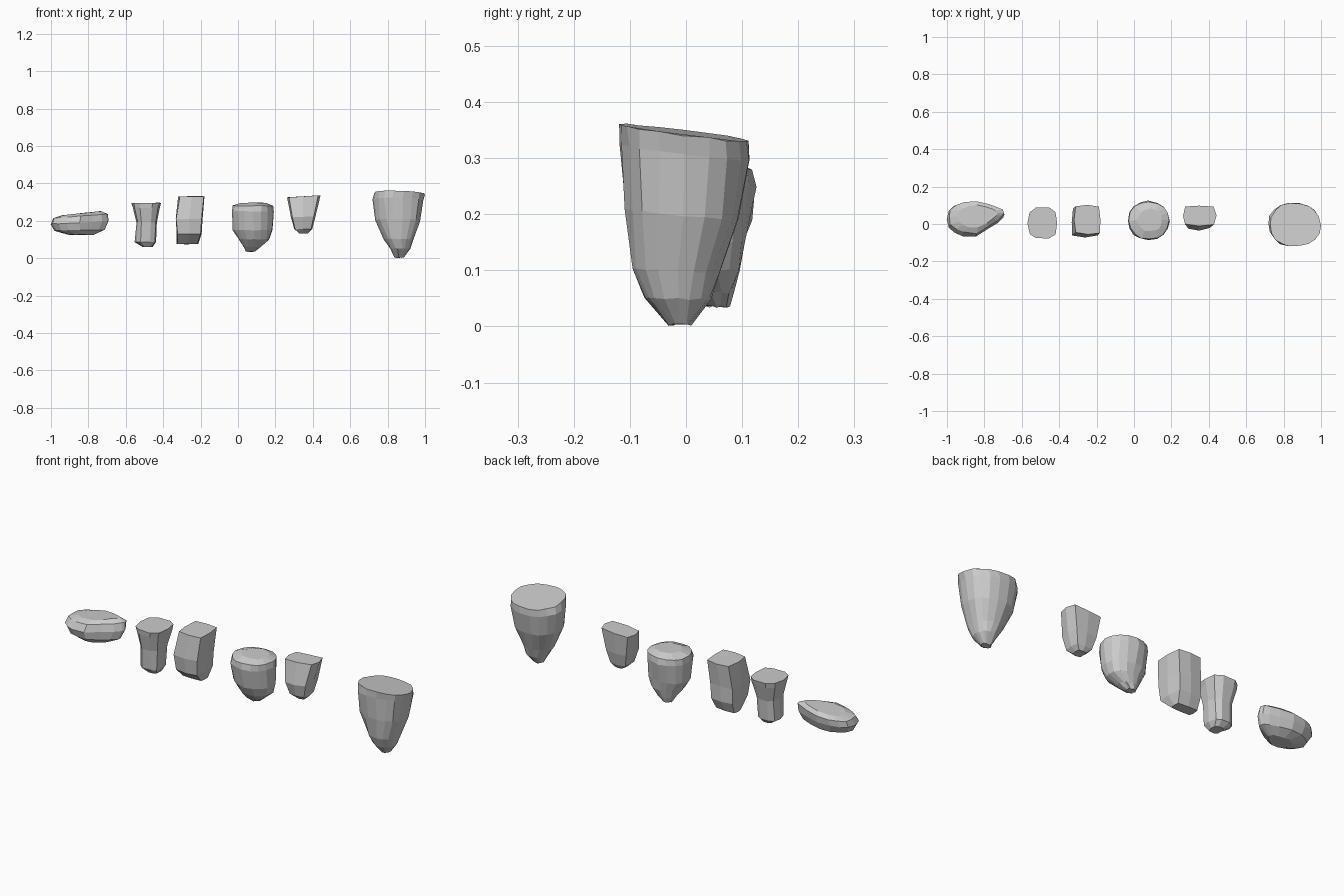
import bpy, bmesh, math, random

if "Cube" in bpy.data.objects:
    bpy.data.objects.remove(bpy.data.objects["Cube"], do_unlink=True)

random.seed(4)
stone = bpy.data.materials.new("pale grey stone")
stone.use_nodes = True
grey = (0.6, 0.6, 0.6, 1)
stone.diffuse_color = grey
stone.node_tree.nodes["Principled BSDF"].inputs["Base Color"].default_value = grey


def rounded(value, power):
    return math.copysign(abs(value) ** (2 / power), value)


def rock(name, rings, sides=14, power=2.4, tilt=(0, 0), taper=0, skew=0, rough=0.004):
    """Loft rings of (z, x_min, x_max, y_min, y_max), bottom to top.
    tilt leans the upper rings, taper narrows and skew shifts the +x end."""
    bm = bmesh.new()
    low, high = rings[0][0], rings[-1][0]
    loops = []
    for z, x0, x1, y0, y1 in rings:
        lift = (z - low) / (high - low)
        loop = []
        for i in range(sides):
            a = math.tau * i / sides
            u, v = rounded(math.cos(a), power), rounded(math.sin(a), power)
            w = v * (1 - taper * max(u, 0)) + skew * max(u, 0)
            wobble = [random.uniform(-rough, rough) for _ in range(3)]
            loop.append(bm.verts.new((
                (x0 + x1) / 2 + u * (x1 - x0) / 2 + wobble[0],
                (y0 + y1) / 2 + w * (y1 - y0) / 2 + wobble[1],
                z + lift * (tilt[0] * u + tilt[1] * v) + wobble[2] * 0.5)))
        loops.append(loop)
    for lower, upper in zip(loops, loops[1:]):
        for i in range(sides):
            j = (i + 1) % sides
            bm.faces.new((lower[i], lower[j], upper[j], upper[i]))
    bm.faces.new(loops[0][::-1])
    bm.faces.new(loops[-1])
    bmesh.ops.recalc_face_normals(bm, faces=bm.faces)
    mesh = bpy.data.meshes.new(name)
    bm.to_mesh(mesh)
    bm.free()
    mesh.materials.append(stone)
    bpy.context.collection.objects.link(bpy.data.objects.new(name, mesh))


# Flat slab with a narrower end
rock("slab_rock", [
    (.125, -.91, -.77, -.03, .06),
    (.15, -.98, -.71, -.06, .10),
    (.19, -1, -.69, -.07, .12),
    (.225, -.99, -.695, -.05, .12),
    (.24, -.94, -.73, -.02, .10),
], sides=16, tilt=(.012, 0), taper=.6, skew=.3, rough=.003)

# Slim waisted pillar
rock("pillar_rock", [
    (.06, -.515, -.455, -.03, .03),
    (.085, -.55, -.44, -.055, .06),
    (.19, -.545, -.435, -.06, .065),
    (.27, -.565, -.415, -.075, .085),
    (.295, -.57, -.41, -.08, .09),
], sides=10, power=2.8, rough=.003)

# Squared block with an undercut foot
rock("block_rock", [
    (.075, -.33, -.21, .0, .06),
    (.13, -.33, -.195, -.06, .085),
    (.21, -.335, -.19, -.07, .09),
    (.33, -.32, -.178, -.055, .10),
], sides=8, power=7, rough=.003)

# Rounded boulder whose tip sits towards the back
rock("round_rock", [
    (.035, .045, .09, .035, .075),
    (.06, .03, .12, .0, .085),
    (.10, .005, .17, -.04, .095),
    (.15, -.025, .188, -.065, .105),
    (.25, -.033, .19, -.085, .122),
    (.28, -.025, .185, -.08, .12),
    (.295, .02, .15, -.04, .08),
], sides=16, power=2.2)

# Small wedge with a leaning front
rock("wedge_rock", [
    (.133, .325, .375, .01, .06),
    (.155, .30, .40, -.015, .075),
    (.22, .282, .415, -.033, .09),
    (.33, .26, .44, -.01, .10),
], sides=8, power=4, tilt=(.005, 0), rough=.003)

# Tall tapering boulder with its top sloping to the back
rock("tall_rock", [
    (.003, .84, .885, -.03, .01),
    (.05, .815, .92, -.075, .045),
    (.10, .782, .938, -.095, .058),
    (.20, .735, .975, -.11, .095),
    (.31, .718, .993, -.118, .115),
    (.345, .725, .998, -.12, .112),
], sides=18, power=2.2, tilt=(-.004, -.015))
